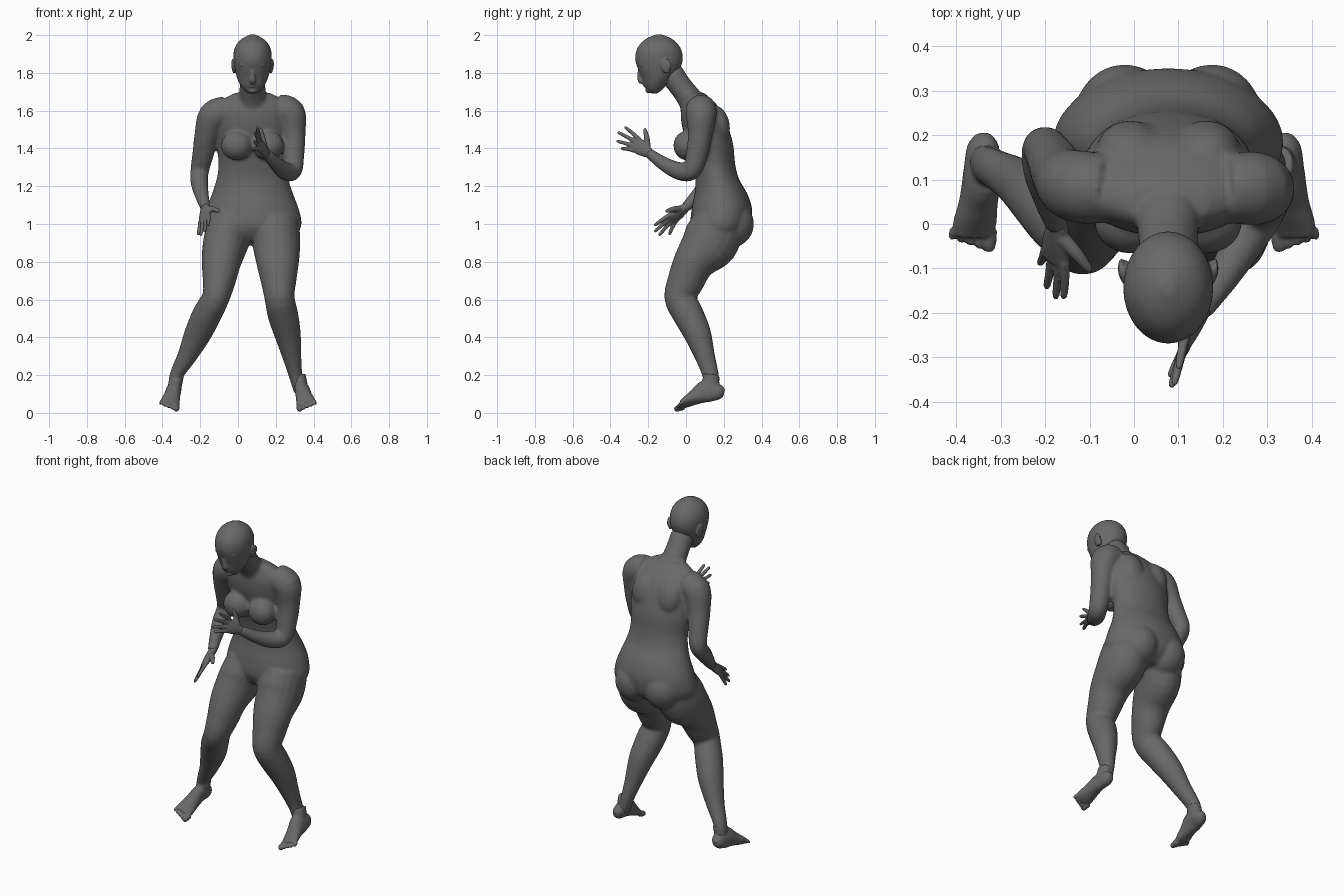
import bpy, bmesh, math
from mathutils import Vector, Matrix

old = bpy.data.objects.get("Cube")
if old:
    bpy.data.objects.remove(old, do_unlink=True)

grey = bpy.data.materials.new("dark_grey")
grey.use_nodes = True
COLOUR = (0.14, 0.14, 0.14, 1)
grey.diffuse_color = COLOUR
shader = grey.node_tree.nodes["Principled BSDF"]
shader.inputs["Base Color"].default_value = COLOUR
shader.inputs["Roughness"].default_value = 0.7


def spline(stations, steps=4):
    """Catmull-Rom through the stations (x, y, z, half width, half depth)."""
    pts = [tuple(s) if len(s) == 5 else (*s, s[3]) for s in stations]
    pts = [pts[0]] + pts + [pts[-1]]
    out = []
    for i in range(1, len(pts) - 2):
        p0, p1, p2, p3 = pts[i - 1:i + 3]
        for k in range(steps):
            t = k / steps
            out.append([0.5 * (2 * b + (c - a) * t + (2 * a - 5 * b + 4 * c - d) * t * t
                               + (3 * b - a - 3 * c + d) * t ** 3)
                        for a, b, c, d in zip(p0, p1, p2, p3)])
    out.append(list(pts[-1]))
    return out


def loft(bm, stations, side=(1, 0, 0), level=False, n=20):
    """Closed tube of elliptical rings; level keeps the rings horizontal."""
    pts = spline(stations)
    rings = []
    for i, p in enumerate(pts):
        tangent = Vector(pts[min(i + 1, len(pts) - 1)][:3]) - Vector(pts[max(i - 1, 0)][:3])
        tangent = Vector((0, 0, 1)) if level else tangent.normalized()
        u = Vector(side)
        u = (u - tangent * u.dot(tangent)).normalized()
        v = tangent.cross(u)
        a, b = max(p[3], 0.003), max(p[4], 0.003)
        rings.append([bm.verts.new(Vector(p[:3])
                                   + u * a * math.cos(2 * math.pi * k / n)
                                   + v * b * math.sin(2 * math.pi * k / n)) for k in range(n)])
    for r0, r1 in zip(rings, rings[1:]):
        for k in range(n):
            bm.faces.new((r0[k], r0[(k + 1) % n], r1[(k + 1) % n], r1[k]))
    bm.faces.new(rings[0][::-1])
    bm.faces.new(rings[-1])


def ball(bm, centre, radii, tilt=0):
    m = Matrix.Translation(centre) @ Matrix.Rotation(tilt, 4, 'X') @ Matrix.Diagonal((*radii, 1))
    bmesh.ops.create_uvsphere(bm, u_segments=24, v_segments=16, radius=1, matrix=m)


def finish(bm, name, voxel, smooth):
    """Fuse the overlapping forms of one part into a smooth skin."""
    bmesh.ops.recalc_face_normals(bm, faces=bm.faces)
    mesh = bpy.data.meshes.new(name)
    bm.to_mesh(mesh)
    bm.free()
    mesh.materials.append(grey)
    obj = bpy.data.objects.new(name, mesh)
    bpy.context.collection.objects.link(obj)
    mesh.polygons.foreach_set("use_smooth", [True] * len(mesh.polygons))
    fuse = obj.modifiers.new("fuse", 'REMESH')
    fuse.mode = 'VOXEL'
    fuse.voxel_size = voxel
    fuse.use_smooth_shade = True
    soften = obj.modifiers.new("soften", 'SMOOTH')
    soften.factor = 0.5
    soften.iterations = smooth


CX = 0.077   # middle line of trunk and head

# Trunk: z, y, half width, half depth
body = bmesh.new()
trunk = [(0.91, .17, .17, .10), (0.95, .18, .235, .14), (1.00, .183, .26, .16),
         (1.08, .19, .245, .16), (1.16, .185, .215, .14), (1.24, .165, .19, .115),
         (1.32, .147, .18, .113), (1.42, .128, .192, .122), (1.52, .10, .205, .122),
         (1.60, .08, .20, .108), (1.66, .06, .155, .075), (1.695, .045, .09, .05)]
loft(body, [(CX, y, z, a, b) for z, y, a, b in trunk], level=True, n=32)
for s in (-1, 1):
    ball(body, (CX + s * .085, .005, 1.415), (.082, .072, .078))      # breast
    ball(body, (CX + s * .098, .235, 1.0), (.115, .125, .125))        # buttock
    ball(body, (CX + s * .085, .17, 1.53), (.075, .06, .10), .25)     # shoulder blade

# Neck
loft(body, [(CX, .06, 1.60, .10, .08), (CX, .015, 1.67, .074, .066),
            (CX, -.03, 1.73, .068, .062), (CX, -.08, 1.80, .066, .066)])

# Legs
loft(body, [(-.03, .17, 1.0, .13, .14), (-.066, .125, .90, .120, .15),
            (-.088, .045, .80, .105, .112), (-.10, .0, .70, .088, .098),
            (-.118, -.03, .61, .073, .085), (-.165, .012, .52, .077, .082),
            (-.212, .06, .42, .072, .073), (-.27, .10, .30, .052, .054),
            (-.325, .13, .20, .037, .044), (-.34, .14, .11, .034, .042)])
loft(body, [(.195, .17, 1.0, .13, .14), (.203, .125, .90, .127, .15),
            (.21, .045, .80, .114, .112), (.215, .0, .70, .095, .098),
            (.22, -.03, .61, .08, .085), (.238, .012, .52, .081, .082),
            (.262, .06, .42, .071, .073), (.285, .10, .30, .051, .054),
            (.305, .13, .20, .037, .044), (.33, .14, .11, .034, .042)])

# Arms: right hangs with the elbow back, left is folded across the chest
loft(body, [(-.06, .08, 1.60, .078), (-.13, .085, 1.57, .082), (-.165, .11, 1.47, .066),
            (-.185, .145, 1.37, .057), (-.203, .17, 1.28, .049), (-.204, .12, 1.215, .046),
            (-.187, .045, 1.135, .035), (-.172, -.005, 1.085, .027)], side=(1, -1, 0))
loft(body, [(.21, .08, 1.61, .078), (.275, .08, 1.585, .083), (.293, .075, 1.48, .065),
            (.293, .06, 1.38, .059), (.288, .03, 1.285, .052), (.25, -.035, 1.28, .048),
            (.20, -.12, 1.32, .037), (.15, -.195, 1.375, .027)], side=(1, -1, 0))
finish(body, "body", 0.009, 7)

# Head: z, y, half width, half depth
head = bmesh.new()
skull = [(1.692, -.168, .025, .02), (1.71, -.168, .046, .04), (1.735, -.163, .064, .06),
         (1.77, -.152, .081, .082), (1.82, -.144, .094, .110), (1.87, -.143, .101, .126),
         (1.92, -.143, .098, .119), (1.96, -.143, .079, .094), (1.985, -.143, .05, .06),
         (2.003, -.143, .014, .016)]
loft(head, [(CX, y, z, a, b) for z, y, a, b in skull], level=True, n=32)
loft(head, [(CX, -.243, 1.835, .010, .010), (CX, -.243, 1.79, .012, .014),
            (CX, -.238, 1.758, .019, .016), (CX, -.225, 1.752, .012, .008)])   # nose
ball(head, (CX, -.216, 1.742), (.026, .016, .007))      # upper lip
ball(head, (CX, -.210, 1.728), (.022, .015, .007))      # lower lip
ball(head, (CX, -.195, 1.706), (.026, .02, .014))       # chin
for s in (-1, 1):
    ball(head, (CX + s * .038, -.231, 1.842), (.03, .018, .008))          # brow
    ball(head, (CX + s * .037, -.226, 1.815), (.019, .014, .009))         # eyelid
    ball(head, (CX + s * .097, -.108, 1.835), (.013, .025, .040), .35)    # ear
    ball(head, (CX + s * .106, -.10, 1.845), (.007, .022, .030), .35)     # ear rim
finish(head, "head", 0.005, 3)


def hand(name, wrist, knuckle, across, tips, thumb):
    """Flat palm with four fingers (index first) and a thumb."""
    bm = bmesh.new()
    w, k = Vector(wrist), Vector(knuckle)
    across = Vector(across).normalized()
    normal = (k - w).cross(across).normalized()
    back = w - (k - w) * .2
    loft(bm, [(*back, .022, .022), (*w, .027, .022), (*w.lerp(k, .5), .039, .020),
              (*k, .041, .014), (*w.lerp(k, 1.1), .034, .009)], side=across)
    for i, tip in enumerate(tips):
        base = w.lerp(k, .88) + across * (.031 - .0205 * i)
        tip = Vector(tip)
        mid = base.lerp(tip, .5) + across * .002
        loft(bm, [(*base, .0125), (*mid, .0105), (*base.lerp(tip, .9), .0085), (*tip, .004)],
             side=normal, n=12)
    tip = Vector(thumb)
    base = w.lerp(k, .25) + across * .018
    loft(bm, [(*base, .018), (*(base.lerp(tip, .45) + across * .006), .015),
              (*base.lerp(tip, .88), .010), (*tip, .004)], side=normal, n=12)
    finish(bm, name, 0.004, 2)


hand("left_hand", (.15, -.195, 1.375), (.112, -.268, 1.422), (0, .5, .85),
     [(.10, -.325, 1.515), (.09, -.362, 1.487), (.083, -.368, 1.44), (.08, -.345, 1.40)],
     (.118, -.218, 1.508))
hand("right_hand", (-.172, -.005, 1.085), (-.178, -.078, 1.025), (.6, -.4, .5),
     [(-.158, -.168, .992), (-.176, -.168, .958), (-.197, -.145, .938), (-.212, -.09, .942)],
     (-.096, -.108, 1.067))


def foot(name, s):
    """Foot with the heel raised and the outer edge tilted up."""
    bm = bmesh.new()
    out = Vector((s, 0, .35))
    loft(bm, [(s * .34, .202, .105, .016, .02), (s * .34, .175, .11, .035, .043),
              (s * .342, .11, .115, .040, .062), (s * .35, .05, .085, .044, .042),
              (s * .358, .005, .060, .051, .028), (s * .363, -.025, .045, .048, .018)],
         side=out)
    loft(bm, [(s * .322, .135, .20, .036, .042), (s * .33, .13, .16, .036, .046),
              (s * .34, .12, .11, .036, .045)])        # ankle
    for i in range(5):
        u = -.038 + .0205 * i
        r = .0165 if i == 0 else .0125 - .0008 * i
        base = Vector((s * .362, -.012, .045)) + out * u
        tip = base + Vector((s * .004, -.050 + .007 * i, -.014))
        loft(bm, [(*base, r), (*base.lerp(tip, .6), r), (*base.lerp(tip, .9), r * .8),
                  (*tip, r * .4)], n=12)
    finish(bm, name, 0.005, 2)


foot("left_foot", 1)
foot("right_foot", -1)
